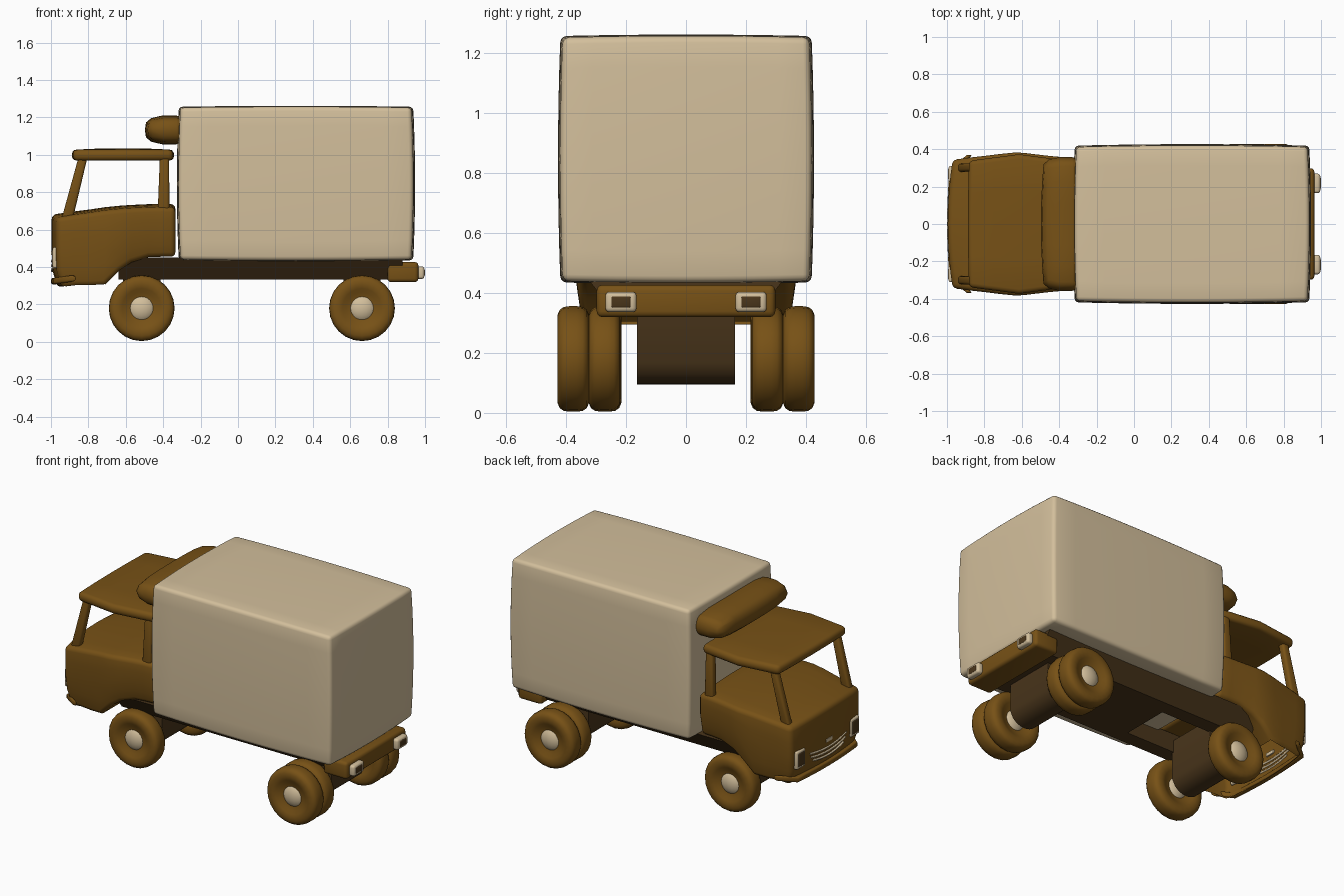
import bpy, bmesh, math
from mathutils import Vector

if "Cube" in bpy.data.objects:
    bpy.data.objects.remove(bpy.data.objects["Cube"])


def material(name, rgb):
    m = bpy.data.materials.new(name)
    m.diffuse_color = (*rgb, 1)
    m.use_nodes = True
    m.node_tree.nodes["Principled BSDF"].inputs["Base Color"].default_value = m.diffuse_color
    return m


BROWN = material("brown", (0.185, 0.083, 0.008))
DARK = material("dark_brown", (0.068, 0.036, 0.011))
CREAM = material("cream", (0.65, 0.52, 0.33))


def finish(name, bm, mat):
    me = bpy.data.meshes.new(name)
    bm.to_mesh(me)
    bm.free()
    ob = bpy.data.objects.new(name, me)
    bpy.context.collection.objects.link(ob)
    me.materials.append(mat)
    bpy.ops.object.select_all(action='DESELECT')
    ob.select_set(True)
    bpy.context.view_layer.objects.active = ob
    bpy.ops.object.shade_smooth_by_angle(angle=math.radians(50))
    return ob


def warped_box(name, fn, mat, cuts=(0, 0, 0), bevel=0.0, open_bottom=None):
    """Cube sliced along each axis, its -1..1 coordinates mapped through fn."""
    bm = bmesh.new()
    bmesh.ops.create_cube(bm, size=2)
    for axis, n in enumerate(cuts):
        for i in range(1, n + 1):
            co = Vector((0, 0, 0))
            co[axis] = -1 + 2 * i / (n + 1)
            no = Vector((0, 0, 0))
            no[axis] = 1
            bmesh.ops.bisect_plane(bm, geom=bm.verts[:] + bm.edges[:] + bm.faces[:],
                                   plane_co=co, plane_no=no)
    for v in bm.verts:
        v.co = Vector(fn(*v.co))
    bmesh.ops.recalc_face_normals(bm, faces=bm.faces)
    bm.normal_update()
    if bevel:
        edges = [e for e in bm.edges if e.calc_face_angle(0) > math.radians(50)]
        bmesh.ops.bevel(bm, geom=edges, offset=bevel, segments=3, profile=0.5,
                        affect='EDGES', clamp_overlap=True)
        bm.normal_update()
    if open_bottom is not None:
        gone = [f for f in bm.faces if f.normal.z < -0.95 and f.calc_center_median().x < open_bottom]
        bmesh.ops.delete(bm, geom=gone, context='FACES')
    return finish(name, bm, mat)


def box(name, c, h, mat, bevel=0.0):
    return warped_box(name, lambda u, v, t: (c[0] + u * h[0], c[1] + v * h[1], c[2] + t * h[2]),
                      mat, bevel=bevel)


def pillar(name, p0, p1, hx, hy):
    a, b = Vector(p0), Vector(p1)
    return warped_box(name, lambda u, v, t: a.lerp(b, (t + 1) / 2)
                      + Vector((u * hx * (1 - 0.12 * t), v * hy, 0)), BROWN, bevel=0.014)


# Cargo box with gently bulging sides
def cargo(u, v, t):
    def bulge(a, b):
        return 0.02 * (1 - (a * a + b * b) / 2)
    return (0.31 + u * (0.617 + bulge(v, t)), v * (0.411 + 0.8 * bulge(u, t)),
            0.846 + t * (0.406 + 0.5 * bulge(u, v)))


warped_box("cargo_box", cargo, CREAM, (7, 7, 7), 0.022)

# Cab body: stations along x of (x, bottom, top, half width)
CAB = [(-.97, .29, .662, .343), (-.88, .30, .677, .355), (-.79, .30, .69, .365),
       (-.71, .305, .702, .375), (-.63, .385, .71, .383), (-.57, .425, .714, .378),
       (-.48, .453, .718, .367), (-.41, .455, .72, .36), (-.335, .455, .718, .354)]


def cab(u, v, t):
    i = round((u + 1) * 4)
    x, lo, hi, w = CAB[i]
    low = max(0, -t)
    if i < 2:
        x += (1 - 0.5 * i) * (-0.026 * (1 - v * v) + 0.03 * low ** 3)
    y = v * w * (1 - 0.07 * low)
    z = lo + (hi - lo) * (t + 1) / 2 + 0.018 * (1 - v * v) * max(0, t)
    return x, y, z


warped_box("cab_body", cab, BROWN, (7, 7, 3), 0.025, open_bottom=-0.72)


# Cab roof, widest in the middle
def roof(u, v, t):
    return (-0.615 + u * (0.267 + 0.006 * (1 - v * v)), v * (0.338 + 0.035 * (1 - abs(u))),
            0.998 + t * 0.029 + 0.008 * (1 - u * u) * (1 - v * v))


warped_box("cab_roof", roof, BROWN, (3, 3, 0), 0.024)

# Window pillars
for s, side in ((-1, "right"), (1, "left")):
    pillar(f"front_pillar_{side}", (-0.915, s * 0.30, 0.65), (-0.828, s * 0.305, 0.99), 0.027, 0.022)
    pillar(f"rear_pillar_{side}", (-0.398, s * 0.325, 0.69), (-0.393, s * 0.315, 0.99), 0.028, 0.022)

# Rounded unit above the cab: stations from the cargo box forward (x, half height, half width)
UNIT = [(-.30, .077, .357), (-.40, .077, .357), (-.455, .063, .345), (-.478, .04, .32)]


def unit(u, v, t):
    x, h, w = UNIT[3 - round((u + 1) * 1.5)]
    k = (1 - u) / 2
    x -= 0.014 * k * (1 - v * v)
    if t == 0:
        x -= 0.006 if u == -1 else 0
    return x, v * w * (1 - 0.05 * abs(t)), 1.133 + t * h * (1 - 0.22 * v ** 6)


warped_box("roof_unit", unit, BROWN, (2, 5, 1), 0.03)


# Tapered chassis floor and front rails
def chassis(u, v, t):
    return 0.40 + u * 0.48, v * (0.285 + 0.045 * t), 0.392 + t * 0.058


warped_box("chassis_floor", chassis, DARK)
for s, side in ((-1, "right"), (1, "left")):
    warped_box(f"chassis_rail_{side}", lambda u, v, t:
               (-0.36 + u * 0.28, s * (0.15 + (v + 1) / 2 * (0.135 + 0.045 * t)), 0.392 + t * 0.058), DARK)


# Axle housings with rounded undersides
def housing(x0):
    def fn(u, v, t):
        lo = 0.185 - 0.09 * math.sqrt(1 - (0.98 * u) ** 2)
        return x0 + 0.1 * u, 0.163 * v, lo + (0.41 - lo) * (t + 1) / 2
    return fn


FRONT_X, REAR_X = -0.515, 0.663
warped_box("front_axle", housing(FRONT_X), DARK, (9, 0, 0))
warped_box("rear_axle", housing(REAR_X), DARK, (9, 0, 0))

# Wheels: lathed tyre and domed hub
HALF = [(.06, .03), (.085, .036), (.105, .047), (.125, .053), (.148, .052),
        (.164, .045), (.173, .032), (.176, .012)]
TYRE = HALF + [(r, -w) for r, w in reversed(HALF)]


def wheel(name, x, y):
    bm = bmesh.new()
    vs = [bm.verts.new((r, w, 0)) for r, w in TYRE]
    es = [bm.edges.new((vs[i], vs[(i + 1) % len(vs)])) for i in range(len(vs))]
    bmesh.ops.spin(bm, geom=vs + es, cent=(0, 0, 0), axis=(0, 1, 0),
                   angle=math.tau, steps=24)
    bmesh.ops.remove_doubles(bm, verts=bm.verts[:], dist=1e-4)
    bmesh.ops.recalc_face_normals(bm, faces=bm.faces)
    bmesh.ops.translate(bm, verts=bm.verts[:], vec=(x, y, 0.18))
    finish(name + "_tyre", bm, BROWN)
    bm = bmesh.new()
    bmesh.ops.create_uvsphere(bm, u_segments=20, v_segments=12, radius=1)
    bmesh.ops.scale(bm, verts=bm.verts[:], vec=(0.078, 0.05, 0.078))
    bmesh.ops.translate(bm, verts=bm.verts[:], vec=(x, y, 0.18))
    finish(name + "_hub", bm, CREAM)


for s, side in ((-1, "right"), (1, "left")):
    wheel(f"front_wheel_{side}", FRONT_X, s * 0.268)
    wheel(f"rear_outer_wheel_{side}", REAR_X, s * 0.376)
    wheel(f"rear_inner_wheel_{side}", REAR_X, s * 0.272)

# Rear bumper
box("rear_bumper", (0.8815, 0, 0.373), (0.083, 0.298, 0.054), BROWN, 0.02)


# Front bumper wrapping around the corners
def front_bumper(u, v, t):
    a = abs(v)
    back = 0.02 * a * a + 0.085 * max(0, (a - 0.8) / 0.2)
    return (-0.984 + back + 0.015 * u, v * 0.368, 0.324 + 0.017 * t + 0.15 * back)


warped_box("front_bumper", front_bumper, BROWN, (0, 9, 0), 0.01)

# Head and tail lights: cream frame, brown lens
for s, side in ((-1, "right"), (1, "left")):
    box(f"tail_light_frame_{side}", (0.974, s * 0.217, 0.37), (0.022, 0.052, 0.034), CREAM, 0.014)
    box(f"tail_light_lens_{side}", (0.98, s * 0.217, 0.37), (0.019, 0.034, 0.021), DARK, 0.008)
    box(f"headlight_frame_{side}", (-0.975, s * 0.268, 0.45), (0.016, 0.043, 0.056), CREAM, 0.01)
    box(f"headlight_lens_{side}", (-0.978, s * 0.268, 0.45), (0.016, 0.029, 0.042), DARK, 0.006)


# Curved grille bars on the bowed front
def grille_bar(name, z, half):
    cu = bpy.data.curves.new(name, 'CURVE')
    cu.dimensions = '3D'
    cu.bevel_depth = 0.007
    cu.bevel_resolution = 1
    cu.use_fill_caps = True
    sp = cu.splines.new('POLY')
    sp.points.add(10)
    for i, p in enumerate(sp.points):
        k = i / 5 - 1
        y = k * half
        bow = 0.026 * (1 - (y / 0.343) ** 2)
        p.co = (-0.967 - bow, y, z + 0.018 * k * k, 1)
    cu.materials.append(CREAM)
    bpy.context.collection.objects.link(bpy.data.objects.new(name, cu))


for n, (z, half) in enumerate(((0.43, 0.18), (0.405, 0.17), (0.38, 0.15))):
    grille_bar(f"grille_bar_{n + 1}", z, half)
box("grille_plate", (-0.993, 0, 0.475), (0.006, 0.03, 0.01), CREAM)
